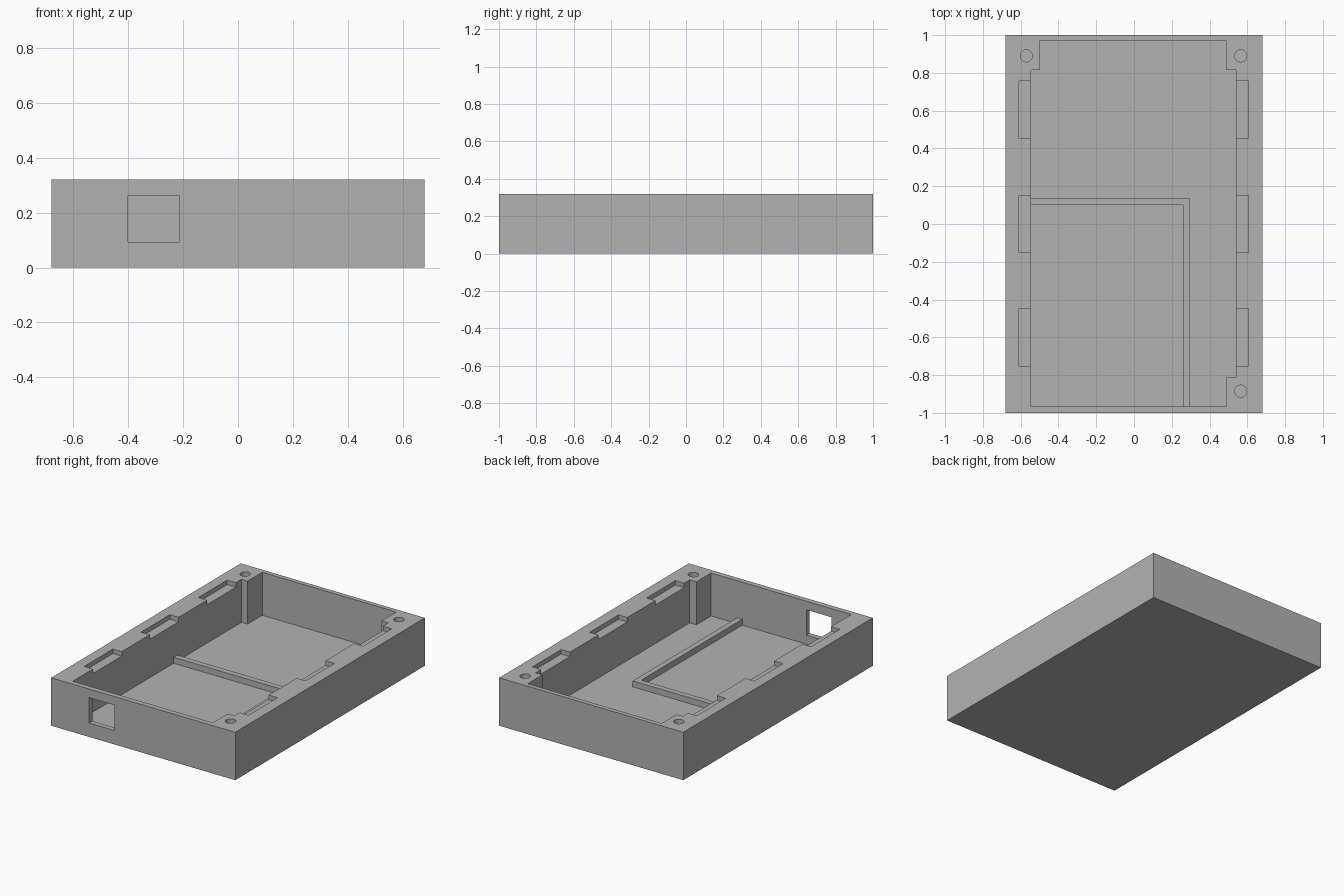
import bpy
import bmesh
from mathutils import Vector

cube = bpy.data.objects.get("Cube")
if cube:
    bpy.data.objects.remove(cube, do_unlink=True)

# Single plain grey plastic
grey = bpy.data.materials.new("grey_plastic")
grey.use_nodes = True
GREY = (0.45, 0.45, 0.45, 1)
grey.diffuse_color = GREY
grey.node_tree.nodes["Principled BSDF"].inputs["Base Color"].default_value = GREY

TOP, FLOOR = 0.32, 0.033


def prism(name, outline, z0, z1):
    """Extrude a flat outline from z0 up to z1."""
    bm = bmesh.new()
    face = bm.faces.new([bm.verts.new((x, y, z0)) for x, y in outline])
    grown = bmesh.ops.extrude_face_region(bm, geom=[face])["geom"]
    verts = [v for v in grown if isinstance(v, bmesh.types.BMVert)]
    bmesh.ops.translate(bm, vec=Vector((0, 0, z1 - z0)), verts=verts)
    bmesh.ops.recalc_face_normals(bm, faces=bm.faces)
    mesh = bpy.data.meshes.new(name)
    bm.to_mesh(mesh)
    bm.free()
    mesh.materials.append(grey)
    obj = bpy.data.objects.new(name, mesh)
    bpy.context.collection.objects.link(obj)
    return obj


def box(name, x0, x1, y0, y1, z0, z1):
    return prism(name, [(x0, y0), (x1, y0), (x1, y1), (x0, y1)], z0, z1)


def cut(target, cutter):
    """Subtract the cutter, then discard it."""
    cutter.hide_render = True
    mod = target.modifiers.new("cut", "BOOLEAN")
    mod.operation, mod.solver, mod.object = "DIFFERENCE", "EXACT", cutter
    bpy.context.view_layer.objects.active = target
    bpy.ops.object.modifier_apply(modifier=mod.name)
    bpy.data.objects.remove(cutter, do_unlink=True)


# Outer tray
tray = box("case_tray", -0.68, 0.68, -1, 1, 0, TOP)

# Cavity, stepped around three corner posts
left, right, front, back = -0.545, 0.54, -0.965, 0.97
cavity = [(left, front), (0.49, front), (0.49, -0.81), (right, -0.81),
          (right, 0.815), (0.49, 0.815), (0.49, back), (-0.5, back),
          (-0.5, 0.815), (left, 0.815)]
cut(tray, prism("cavity_cutter", cavity, FLOOR, TOP + 0.1))

# Shallow clip notches along both long walls
for y in (-0.6, 0, 0.605):
    for x0, x1 in ((-0.61, left + 0.02), (right - 0.02, 0.605)):
        cut(tray, box("notch_cutter", x0, x1, y - 0.152, y + 0.152, TOP - 0.03, TOP + 0.1))

# Screw holes in the corner posts
for x, y in ((-0.57, 0.89), (0.565, 0.89), (0.565, -0.885)):
    bpy.ops.mesh.primitive_cylinder_add(vertices=32, radius=0.032, depth=0.4,
                                        location=(x, y, TOP))
    hole = bpy.context.object
    hole.data.materials.append(grey)
    cut(tray, hole)

# Socket opening in the front wall
cut(tray, box("socket_cutter", -0.4, -0.213, -1.1, -0.9, 0.093, 0.262))

# Low L-shaped rib on the floor
rib = [(left, 0.1), (0.26, 0.1), (0.26, front), (0.297, front), (0.297, 0.138), (left, 0.138)]
prism("floor_rib", rib, FLOOR, 0.073)
